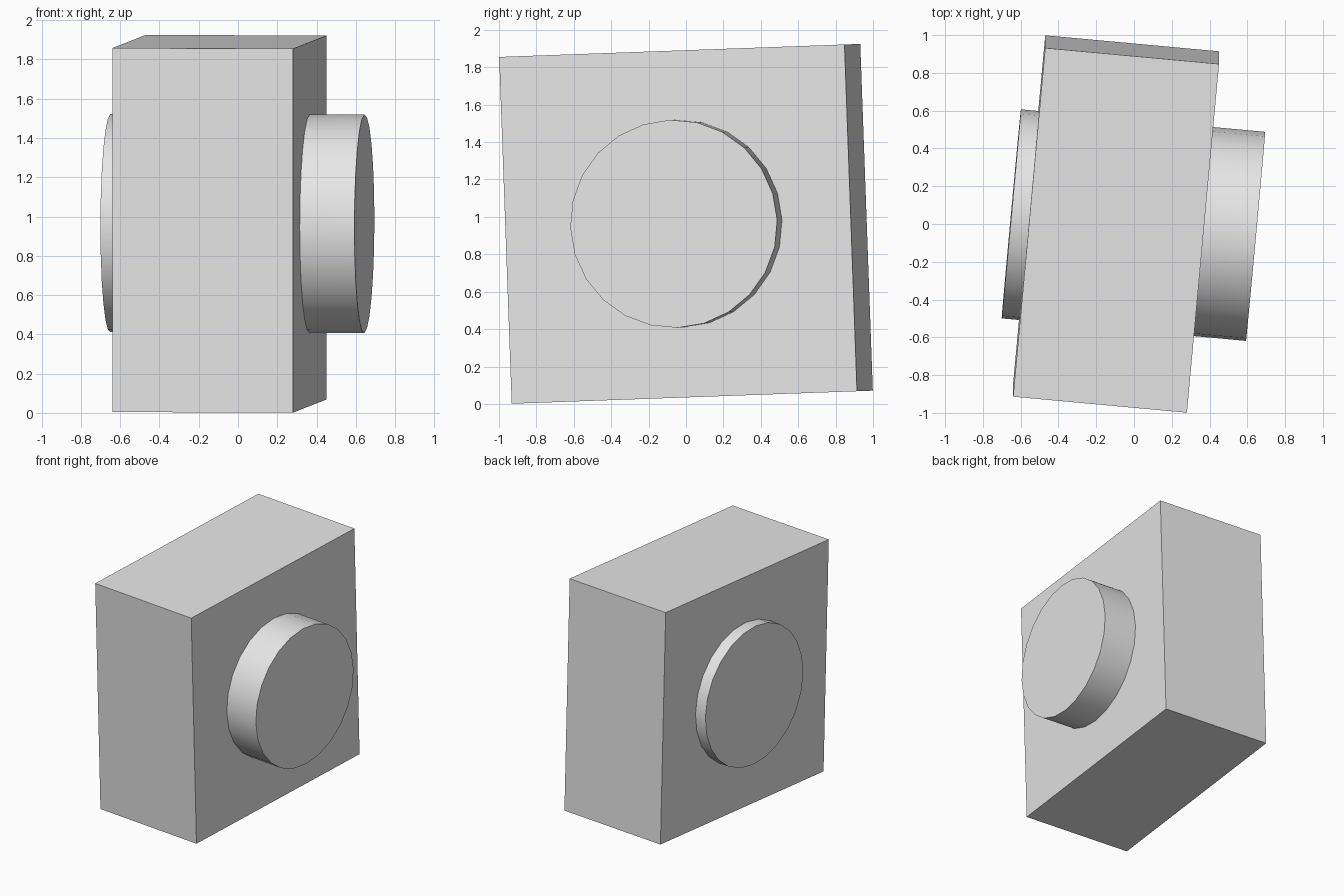
import bpy
import math
from mathutils import Matrix, Vector

if "Cube" in bpy.data.objects:
    bpy.data.objects.remove(bpy.data.objects["Cube"])

grey = bpy.data.materials.new("light grey")
grey.diffuse_color = (0.8, 0.8, 0.8, 1.0)
grey.use_nodes = True
grey.node_tree.nodes["Principled BSDF"].inputs["Base Color"].default_value = grey.diffuse_color

# Shared tilt of the whole model
tilt = Matrix.Rotation(math.radians(2.07), 4, 'X') @ Matrix.Rotation(math.radians(-5.26), 4, 'Z')


def place(name, centre, local):
    obj = bpy.context.object
    obj.name = name
    obj.data.materials.append(grey)
    obj.data.transform(Matrix.Translation(Vector(centre)) @ tilt @ local)
    return obj


# Square block
bpy.ops.mesh.primitive_cube_add(size=1)
place("block", (-0.095, 0, 0.963), Matrix.Diagonal((0.924, 1.855, 1.855, 1)))

# Round shaft passing through the block, standing out on both sides
bpy.ops.mesh.primitive_cylinder_add(vertices=24, radius=0.556, depth=1.299)
place("shaft", (-0.003, -0.006, 0.965), Matrix.Rotation(math.radians(90), 4, 'Y'))
bpy.ops.object.shade_smooth_by_angle(angle=math.radians(30))
